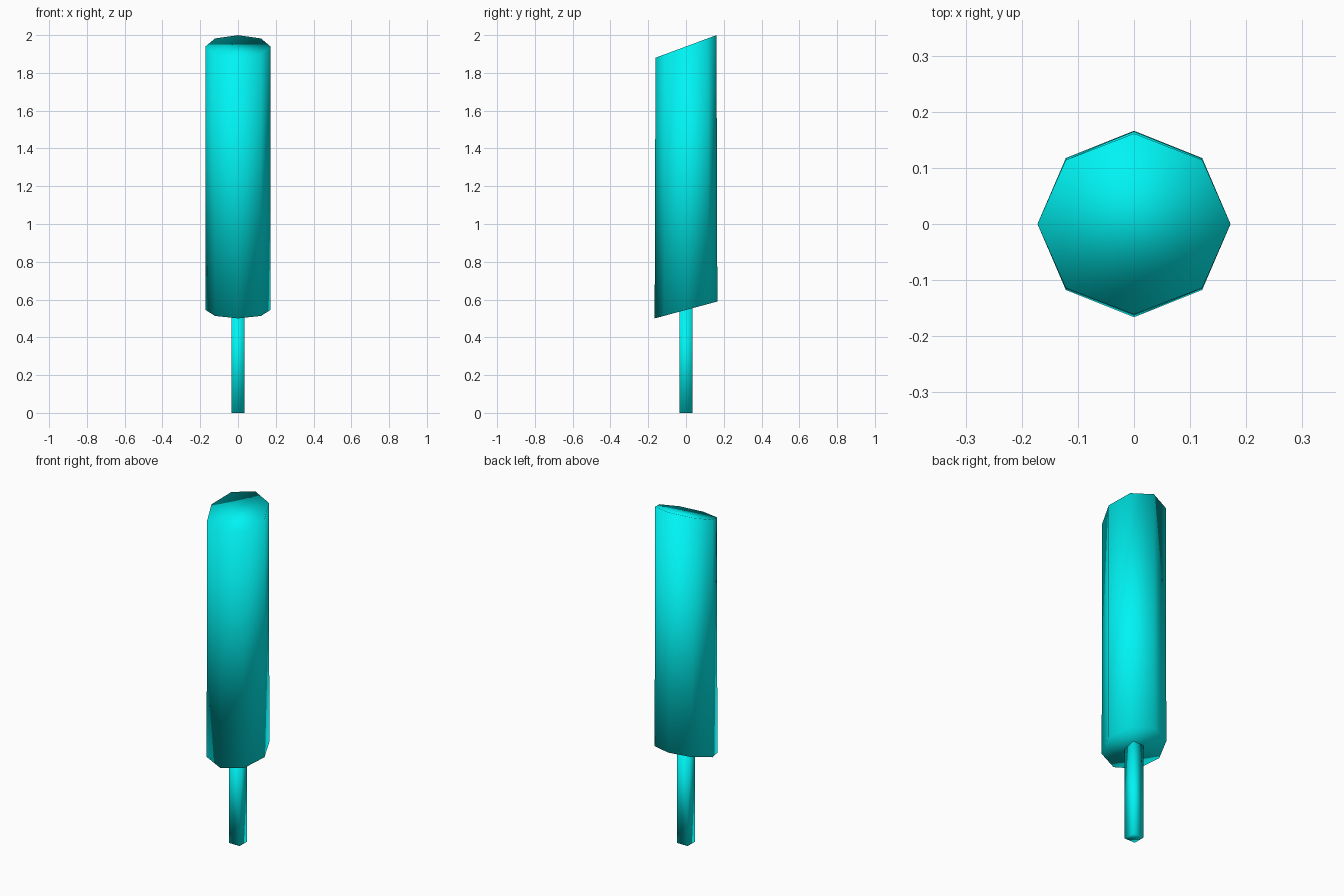
import bpy, bmesh, math
from mathutils import Matrix

if "Cube" in bpy.data.objects:
    bpy.data.objects.remove(bpy.data.objects["Cube"])

mat = bpy.data.materials.new("cyan")
mat.diffuse_color = (0.0, 0.9, 0.9, 1)
mat.use_nodes = True
mat.node_tree.nodes["Principled BSDF"].inputs["Base Color"].default_value = mat.diffuse_color


def prism(name, sides, radius, phase, bottom, top):
    """Closed prism; bottom and top are (z, tilt in degrees about x)."""
    bm = bmesh.new()
    rings = []
    for z, tilt in (bottom, top):
        place = Matrix.Translation((0, 0, z)) @ Matrix.Rotation(math.radians(tilt), 4, 'X')
        ring = bmesh.ops.create_circle(bm, segments=sides, radius=radius, cap_ends=True,
                                       matrix=place @ Matrix.Rotation(phase, 4, 'Z'))
        rings.append(ring["verts"])
    low, high = rings
    for i in range(sides):
        j = (i + 1) % sides
        bm.faces.new((low[i], low[j], high[j], high[i]))
    bmesh.ops.recalc_face_normals(bm, faces=bm.faces)
    for f in bm.faces:
        f.smooth = True
    mesh = bpy.data.meshes.new(name)
    bm.to_mesh(mesh)
    bm.free()
    mesh.materials.append(mat)
    obj = bpy.data.objects.new(name, mesh)
    bpy.context.collection.objects.link(obj)
    return obj


# Octagonal body with slanted ends
prism("body", 8, 0.172, 0, (0.545, 15.1), (1.94, 20.3))

# Square stick reaching just into the body
prism("stick", 4, 0.05, math.pi / 4, (0, 0), (0.56, 0))
